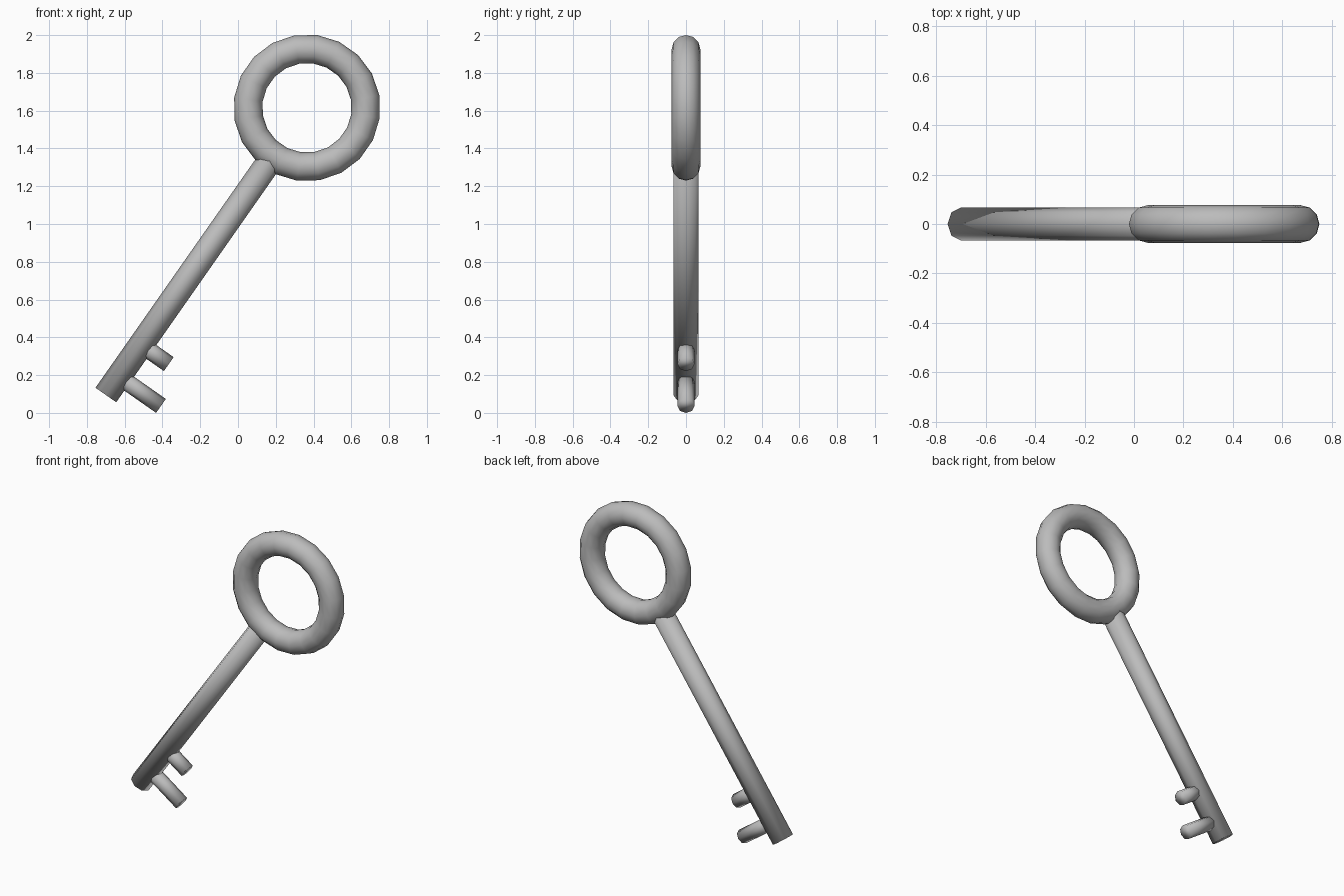
import bpy
import math
from mathutils import Vector

cube = bpy.data.objects.get("Cube")
if cube:
    bpy.data.objects.remove(cube, do_unlink=True)

# Single plain metal colour
metal = bpy.data.materials.new("grey_metal")
metal.use_nodes = True
colour = (0.5, 0.5, 0.5, 1.0)
metal.diffuse_color = colour
metal.node_tree.nodes["Principled BSDF"].inputs["Base Color"].default_value = colour

# The key leans to its left, in the XZ plane
TILT = math.radians(35)
along = Vector((math.sin(TILT), 0, math.cos(TILT)))
across = Vector((math.cos(TILT), 0, -math.sin(TILT)))
ring_centre = Vector((0.365, 0, 1.615))
RING_R, RING_T = 0.313, 0.076
tip = ring_centre - along * 1.856


def finish(name):
    obj = bpy.context.object
    obj.name = name
    obj.data.name = name
    obj.data.materials.append(metal)
    bpy.ops.object.shade_smooth()
    return obj


def rod(name, start, direction, length, radius, angle):
    """Eight-sided capped rod running from start along direction."""
    bpy.ops.mesh.primitive_cylinder_add(
        vertices=8, radius=radius, depth=length,
        location=start + direction * length / 2, rotation=(0, angle, 0))
    return finish(name)


# Ring handle
bpy.ops.mesh.primitive_torus_add(
    major_segments=20, minor_segments=12,
    major_radius=RING_R, minor_radius=RING_T,
    location=ring_centre, rotation=(math.pi / 2, -math.radians(10), 0))
finish("ring_handle")

# Shaft, ending inside the ring
rod("shaft", tip, along, 1.856 - RING_R, 0.067, TILT)

# Two teeth, the longer one nearer the tip
for name, place, length in (("long_tooth", 0.12, 0.272), ("short_tooth", 0.325, 0.179)):
    rod(name, tip + along * place, across, length, 0.045, TILT + math.pi / 2)
